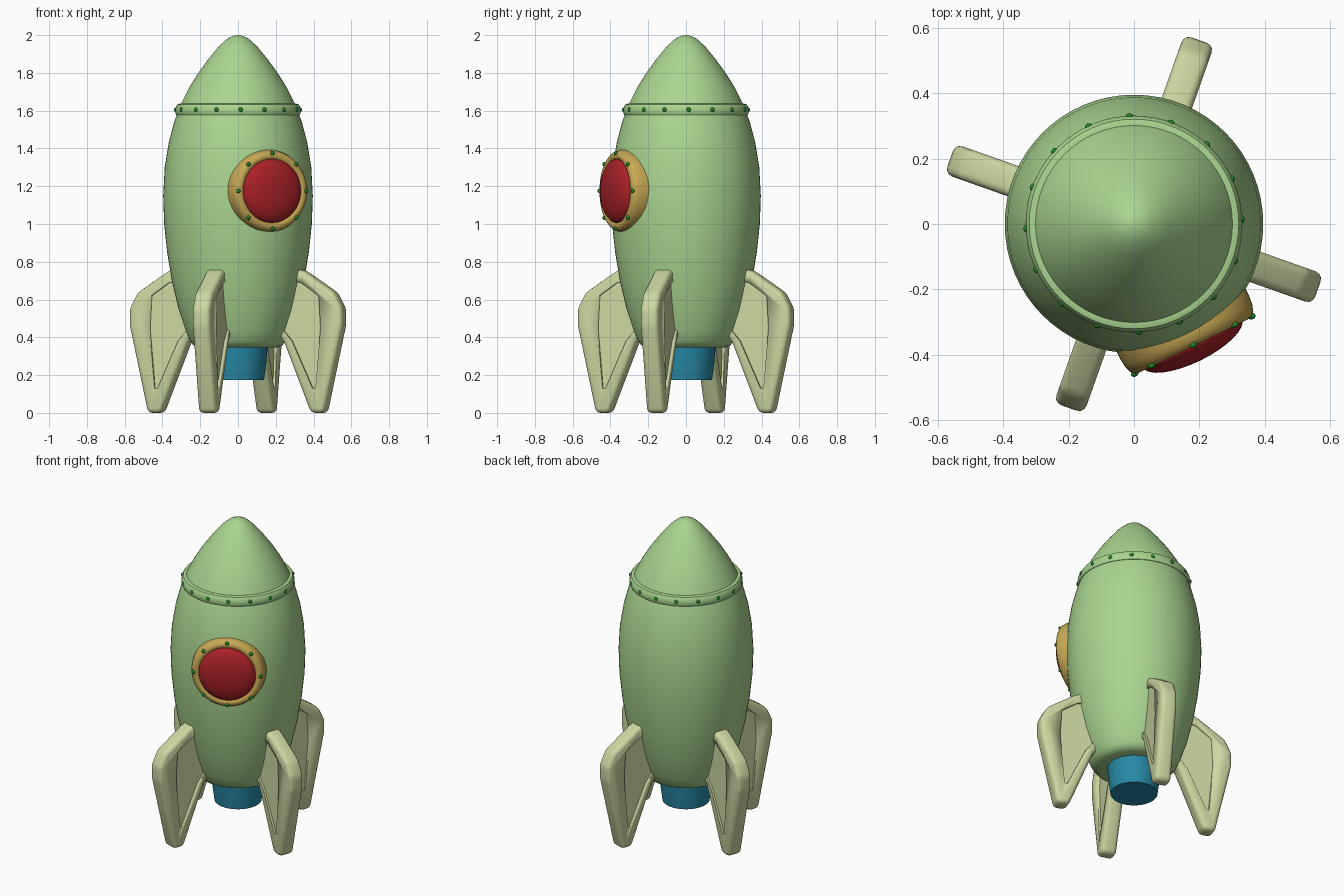
import bpy, bmesh
from math import sin, cos, pi, radians
from mathutils import Matrix, Vector

if "Cube" in bpy.data.objects:
    bpy.data.objects.remove(bpy.data.objects["Cube"])


def material(name, rgb):
    m = bpy.data.materials.new(name)
    m.diffuse_color = (*rgb, 1)
    m.use_nodes = True
    m.node_tree.nodes["Principled BSDF"].inputs["Base Color"].default_value = m.diffuse_color
    return m


GREEN = material("body_green", (0.40, 0.67, 0.28))
PALE = material("fin_pale", (0.61, 0.68, 0.36))
GOLD = material("rim_gold", (0.58, 0.40, 0.09))
RED = material("glass_red", (0.40, 0.015, 0.02))
BLUE = material("nozzle_blue", (0.02, 0.25, 0.38))
RIVET = material("rivet_green", (0.015, 0.24, 0.02))


def finish(name, bm, mat, matrix=Matrix(), angle=40):
    bmesh.ops.recalc_face_normals(bm, faces=bm.faces)
    me = bpy.data.meshes.new(name)
    bm.to_mesh(me)
    bm.free()
    me.materials.append(mat)
    ob = bpy.data.objects.new(name, me)
    ob.matrix_world = matrix
    bpy.context.collection.objects.link(ob)
    bpy.ops.object.select_all(action='DESELECT')
    ob.select_set(True)
    bpy.context.view_layer.objects.active = ob
    bpy.ops.object.shade_smooth_by_angle(angle=radians(angle))
    return ob


def lathe(name, profile, mat, matrix=Matrix(), closed=False, segs=64, angle=40):
    """Revolve (radius, height) points around local z."""
    bm = bmesh.new()
    pts = profile + profile[:1] if closed else profile
    vs = [bm.verts.new((r, 0, z)) for r, z in pts]
    es = [bm.edges.new(p) for p in zip(vs, vs[1:])]
    bmesh.ops.spin(bm, geom=vs + es, cent=(0, 0, 0), axis=(0, 0, 1),
                   angle=2 * pi, steps=segs)
    bmesh.ops.remove_doubles(bm, verts=bm.verts, dist=1e-4)
    return finish(name, bm, mat, matrix, angle)


def prism(bm, points, y0, y1):
    """Extrude (x, z) points between two y values."""
    f = bm.faces.new([bm.verts.new((x, y0, z)) for x, z in points])
    g = bmesh.ops.extrude_face_region(bm, geom=[f])["geom"]
    bmesh.ops.translate(bm, vec=(0, y1 - y0, 0),
                        verts=[v for v in g if isinstance(v, bmesh.types.BMVert)])
    bmesh.ops.recalc_face_normals(bm, faces=bm.faces)


def rivets(name, places):
    """One mesh of small flattened domes, z of each place pointing outward."""
    bm = bmesh.new()
    for m in places:
        bmesh.ops.create_uvsphere(bm, u_segments=12, v_segments=8, radius=0.012,
                                  matrix=m @ Matrix.Diagonal((1, 1, 0.75, 1)))
    return finish(name, bm, RIVET, angle=60)


# Hull
lathe("hull", [(0, 2), (0.025, 1.996), (0.055, 1.982), (0.10, 1.942), (0.155, 1.875),
               (0.21, 1.80), (0.26, 1.72), (0.305, 1.63), (0.338, 1.54), (0.367, 1.43),
               (0.388, 1.3), (0.396, 1.15), (0.391, 1.0), (0.375, 0.85), (0.35, 0.7),
               (0.315, 0.55), (0.275, 0.43), (0.253, 0.38), (0.235, 0.357),
               (0.205, 0.346), (0, 0.345)], GREEN, angle=60)

# Nose band and its rivets
lathe("nose_band", [(0.28, 1.635), (0.308, 1.637), (0.321, 1.633), (0.329, 1.62),
                    (0.332, 1.604), (0.332, 1.588), (0.327, 1.577), (0.30, 1.572)],
      GREEN, closed=True)
places = []
for i in range(16):
    a = radians(2.5 + 22.5 * i)
    d = Vector((cos(a), sin(a), 0))
    places.append(Matrix.Translation(d * 0.33 + Vector((0, 0, 1.605)))
                  @ d.to_track_quat('Z', 'Y').to_matrix().to_4x4())
rivets("nose_band_rivets", places)

# Engine nozzle
lathe("nozzle", [(0, 0.40), (0.16, 0.40), (0.155, 0.33), (0.148, 0.25),
                 (0.138, 0.175), (0, 0.175)], BLUE)

# Porthole, turned away from the front
normal = Vector((0.44, -0.898, 0)).normalized()
port = (Matrix.Translation((0, 0, 1.175))
        @ normal.to_track_quat('Z', 'Y').to_matrix().to_4x4())
lathe("porthole_rim", [(0.166, 0.30), (0.166, 0.405), (0.173, 0.413), (0.187, 0.416),
                       (0.20, 0.412), (0.21, 0.402), (0.217, 0.38), (0.22, 0.35),
                       (0.22, 0.30)], GOLD, port, closed=True)
lathe("porthole_glass", [(0.17 * sin(t * pi / 16), 0.405 + 0.06 * cos(t * pi / 16))
                         for t in range(9)] + [(0.17, 0.33)], RED, port, angle=60)
rivets("porthole_rivets",
       [port @ Matrix.Translation((0.2 * cos(i * pi / 4), 0.2 * sin(i * pi / 4), 0.413))
        for i in range(8)])

# Fins: rounded slabs with a shallow recessed panel on both sides
FIN = [(0.27, 0.75), (0.345, 0.765), (0.39, 0.745), (0.555, 0.635), (0.598, 0.55),
       (0.597, 0.46), (0.495, 0.0), (0.42, 0.0), (0.265, 0.385), (0.20, 0.42)]
PANEL = [(0.30, 0.70), (0.37, 0.69), (0.47, 0.62), (0.48, 0.45), (0.452, 0.13),
         (0.435, 0.13), (0.32, 0.38), (0.27, 0.44)]
bm = bmesh.new()
for s in (-1, 1):
    prism(bm, PANEL, s * 0.036, s * 0.09)
cutter = finish("fin_panel_cutter", bm, PALE)
cutter.hide_render = True
cutter.hide_viewport = True

bm = bmesh.new()
prism(bm, FIN, -0.049, 0.049)
bmesh.ops.bevel(bm, geom=bm.edges[:], offset=0.024, segments=3, profile=0.5,
                affect='EDGES', clamp_overlap=True)
fin = finish("fin_1", bm, PALE)
cut = fin.modifiers.new("panel", 'BOOLEAN')
cut.operation = 'DIFFERENCE'
cut.solver = 'EXACT'
cut.object = cutter
bpy.context.view_layer.update()
mesh = bpy.data.meshes.new_from_object(
    fin.evaluated_get(bpy.context.evaluated_depsgraph_get()))
fin.modifiers.clear()
fin.data = mesh
bpy.data.objects.remove(cutter)
for i in range(4):
    ob = fin if i == 0 else fin.copy()
    ob.name = f"fin_{i + 1}"
    if i:
        bpy.context.collection.objects.link(ob)
    ob.rotation_euler = (0, 0, radians(-19.5 + 90 * i))
